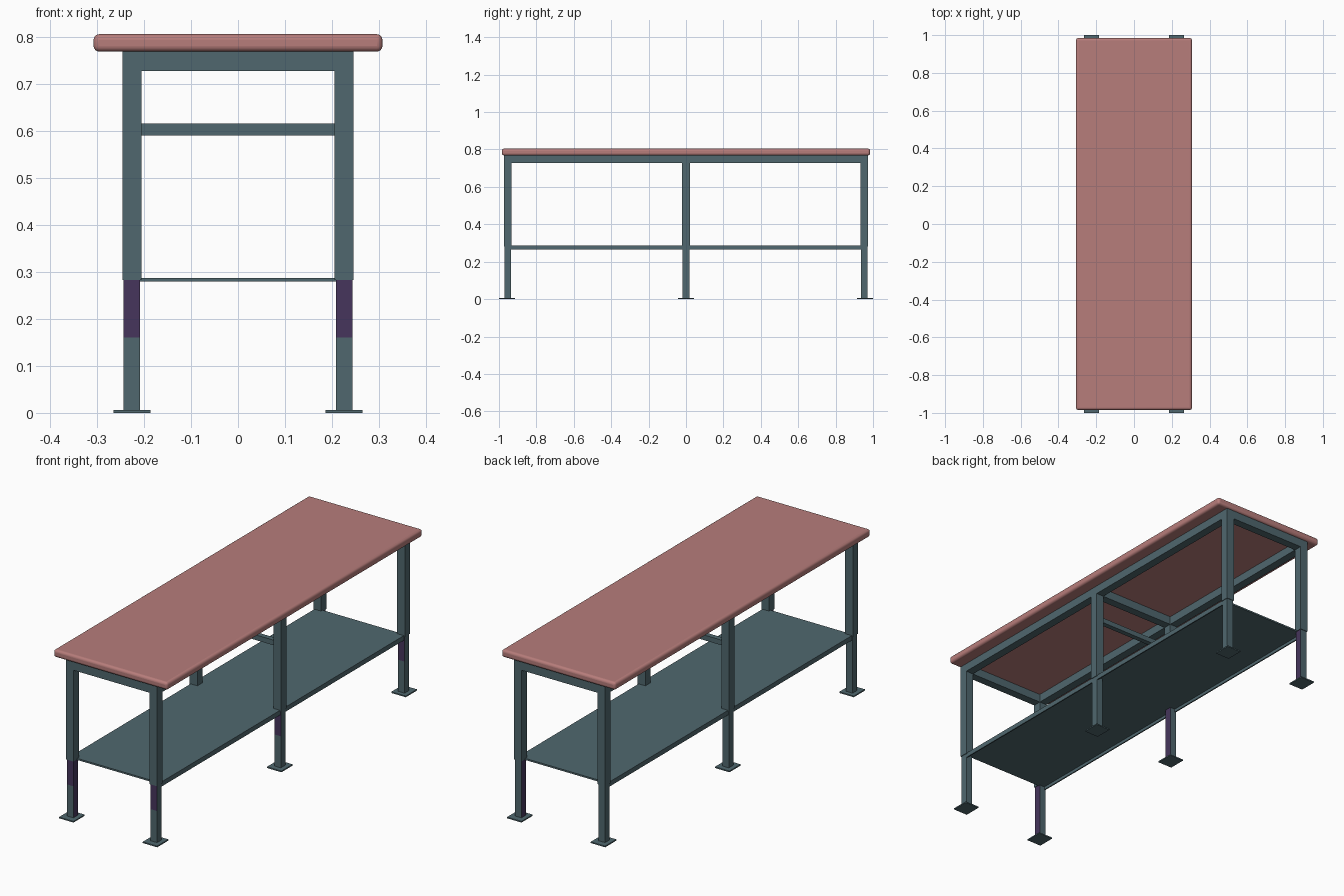
import bpy, bmesh
from mathutils import Vector

if "Cube" in bpy.data.objects:
    bpy.data.objects.remove(bpy.data.objects["Cube"])


def material(name, rgb):
    m = bpy.data.materials.new(name)
    m.diffuse_color = (*rgb, 1.0)
    m.use_nodes = True
    m.node_tree.nodes["Principled BSDF"].inputs["Base Color"].default_value = m.diffuse_color
    return m


SLATE = material("slate_metal", (0.080, 0.137, 0.156))
PURPLE = material("dark_purple", (0.061, 0.036, 0.107))
ROSE = material("rose_top", (0.475, 0.205, 0.198))


def box(name, lo, hi, mat):
    """Axis-aligned box from its two opposite corners."""
    lo, hi = Vector(lo), Vector(hi)
    bm = bmesh.new()
    bmesh.ops.create_cube(bm, size=1.0)
    for v in bm.verts:
        v.co = Vector([(lo[i] + hi[i]) / 2 + v.co[i] * (hi[i] - lo[i]) for i in range(3)])
    me = bpy.data.meshes.new(name)
    bm.to_mesh(me)
    bm.free()
    ob = bpy.data.objects.new(name, me)
    bpy.context.collection.objects.link(ob)
    me.materials.append(mat)
    return ob


LEG_X, LEG_Y = 0.2255, 0.953
UP, LOW = 0.0205, 0.0175          # half widths of outer and inner tubes
RAIL_Z, TOP_Z, SPLIT_Z = 0.727, 0.769, 0.285

# Worktop with rounded edges
top = box("worktop", (-0.307, -0.984, 0.768), (0.307, 0.984, 0.805), ROSE)
bev = top.modifiers.new("round", 'BEVEL')
bev.width = 0.012
bev.segments = 4
bpy.context.view_layer.objects.active = top
top.select_set(True)
bpy.ops.object.shade_smooth_by_angle(angle=0.6)

# Six telescoping legs with foot plates
for row, y in (("front", -LEG_Y), ("middle", 0.0), ("back", LEG_Y)):
    for side, s in (("left", -1), ("right", 1)):
        x = s * LEG_X
        tag = f"{row}_{side}"
        box(tag + "_upper_leg", (x - UP, y - UP, SPLIT_Z - 0.003), (x + UP, y + UP, TOP_Z), SLATE)
        # inner tube: inward face purple, front face purple only on the upper part
        for part, z0, z1 in (("bottom", 0.004, 0.16), ("middle", 0.16, SPLIT_Z)):
            leg = box(f"{tag}_lower_leg_{part}", (x - LOW, y - LOW, z0), (x + LOW, y + LOW, z1), SLATE)
            leg.data.materials.append(PURPLE)
            for p in leg.data.polygons:
                inward = p.normal.x * s < -0.5
                front = p.normal.y < -0.5 and part == "middle"
                p.material_index = 1 if inward or front else 0
        fy = y * 0.957 / LEG_Y
        box(tag + "_foot_plate", (x - 0.039, fy - 0.043, 0), (x + 0.039, fy + 0.043, 0.006), SLATE)
    # cross rail under the worktop
    box(row + "_cross_rail", (-LEG_X, y - UP, RAIL_Z), (LEG_X, y + UP, TOP_Z), SLATE)

# Long rails under the worktop
for side, s in (("left", -1), ("right", 1)):
    x = s * LEG_X
    box(side + "_long_rail", (x - UP, -LEG_Y, RAIL_Z), (x + UP, LEG_Y, TOP_Z), SLATE)
    # turned-down lip of the shelf
    xl = s * 0.238
    box(side + "_shelf_lip", (xl - 0.003, -0.945, 0.264), (xl + 0.003, 0.945, 0.287), SLATE)

# Brace between the middle legs
box("middle_brace", (-LEG_X, -0.0125, 0.59), (LEG_X, 0.0125, 0.615), SLATE)

# Lower shelf
box("lower_shelf", (-0.24, -0.945, 0.279), (0.24, 0.945, 0.287), SLATE)
